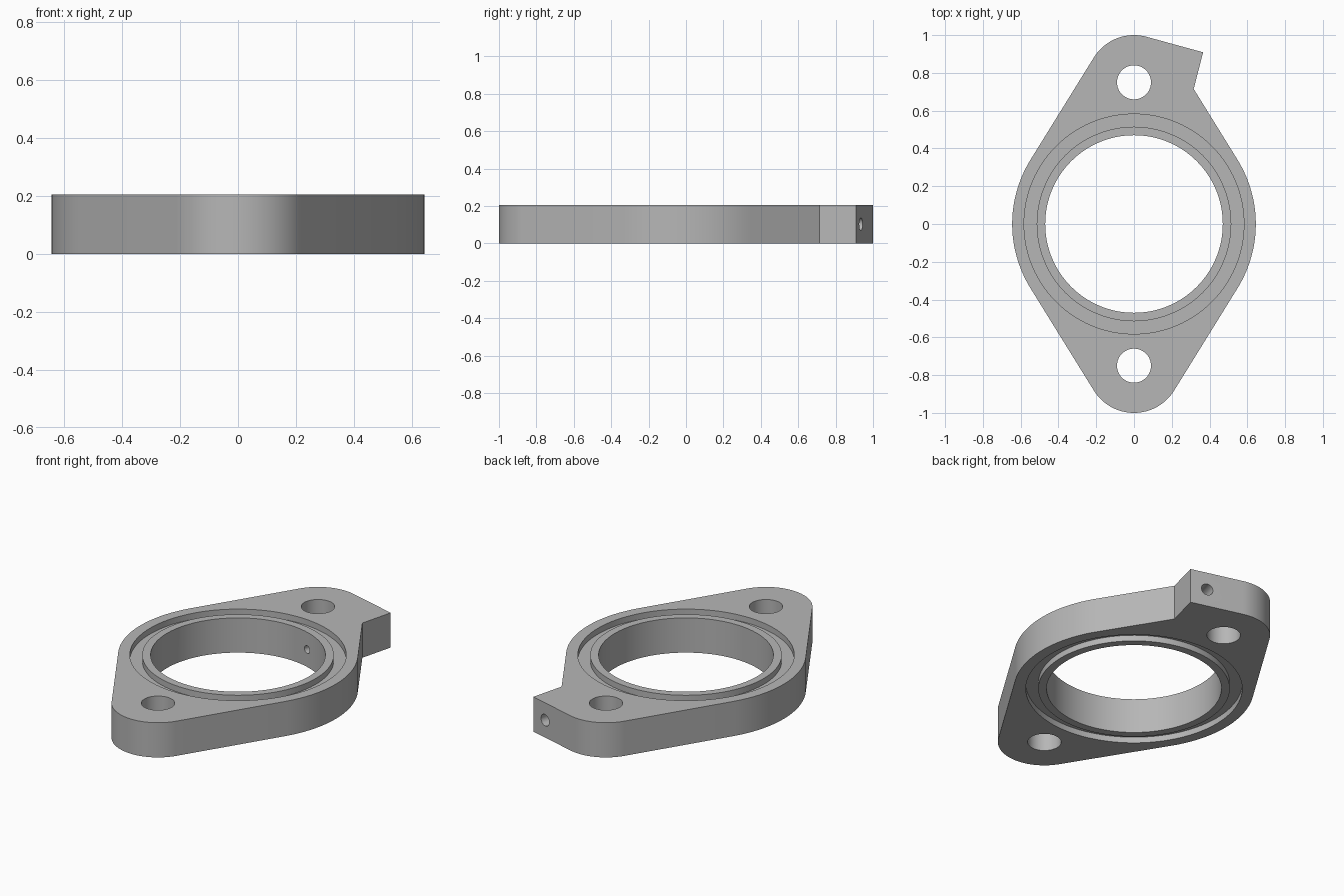
import bpy, bmesh, math
from mathutils import Vector

HEIGHT = 0.206
HUB_R, END_R, BOLT_Y, BOLT_R = 0.645, 0.25, 0.75, 0.09
BORE_R, GROOVE_IN, GROOVE_OUT, GROOVE_DEPTH = 0.47, 0.515, 0.582, 0.035

cube = bpy.data.objects.get("Cube")
if cube:
    bpy.data.objects.remove(cube, do_unlink=True)

grey = bpy.data.materials.new("plain grey metal")
grey.use_nodes = True
colour = (0.47, 0.47, 0.47, 1)
grey.diffuse_color = colour
grey.node_tree.nodes["Principled BSDF"].inputs["Base Color"].default_value = colour


def finish(bm, name):
    bmesh.ops.recalc_face_normals(bm, faces=bm.faces)
    mesh = bpy.data.meshes.new(name)
    bm.to_mesh(mesh)
    bm.free()
    mesh.materials.append(grey)
    obj = bpy.data.objects.new(name, mesh)
    bpy.context.collection.objects.link(obj)
    return obj


def arc(cy, r, start, end, steps):
    angles = [start + (end - start) * i / steps for i in range(steps + 1)]
    return [(r * math.cos(a), cy + r * math.sin(a)) for a in angles]


def rod(name, start, end, r, sides=64):
    start, end = Vector(start), Vector(end)
    bm = bmesh.new()
    bmesh.ops.create_cone(bm, cap_ends=True, segments=sides, radius1=r,
                          radius2=r, depth=(end - start).length)
    obj = finish(bm, name)
    obj.rotation_mode = "QUATERNION"
    obj.rotation_quaternion = (end - start).to_track_quat("Z", "Y")
    obj.location = (start + end) / 2
    return obj


def ring(name, r_in, r_out, low, high, sides=128):
    bm = bmesh.new()
    verts = [bm.verts.new((r, 0, z)) for r, z in
             ((r_in, low), (r_out, low), (r_out, high), (r_in, high))]
    edges = [bm.edges.new((verts[i], verts[(i + 1) % 4])) for i in range(4)]
    bmesh.ops.spin(bm, geom=verts + edges, cent=(0, 0, 0), axis=(0, 0, 1),
                   angle=math.tau, steps=sides, use_merge=True)
    bmesh.ops.remove_doubles(bm, verts=bm.verts, dist=1e-5)
    return finish(bm, name)


# Outline: hub and end arcs joined by tangents, with a square lug at the back left
tilt = math.asin((HUB_R - END_R) / BOLT_Y)
slant = math.radians(75)
outline = arc(0, HUB_R, -tilt, tilt, 24)
outline += [(0.316, 0.715), (0.366, 0.909)]
outline += arc(BOLT_Y, END_R, slant, math.pi - tilt, 24)
outline += arc(0, HUB_R, math.pi - tilt, math.pi + tilt, 24)
outline += arc(-BOLT_Y, END_R, math.pi + tilt, math.tau - tilt, 32)

bm = bmesh.new()
base = bm.faces.new([bm.verts.new((x, y, 0)) for x, y in outline])
raised = bmesh.ops.extrude_face_region(bm, geom=[base])["geom"]
bmesh.ops.translate(bm, vec=(0, 0, HEIGHT),
                    verts=[v for v in raised if isinstance(v, bmesh.types.BMVert)])
flange = finish(bm, "flange_plate")

# Bore, bolt holes and seal grooves on both faces
top = HEIGHT + 0.1
cutters = [rod("bore_cutter", (0, 0, -0.1), (0, 0, top), BORE_R, 128)]
for side in (-1, 1):
    y = side * BOLT_Y
    cutters.append(rod("bolt_hole_cutter", (0, y, -0.1), (0, y, top), BOLT_R))
cutters.append(ring("top_groove_cutter", GROOVE_IN, GROOVE_OUT, HEIGHT - GROOVE_DEPTH, top))
cutters.append(ring("bottom_groove_cutter", GROOVE_IN, GROOVE_OUT, -0.1, GROOVE_DEPTH))

# Stepped side port running from the slanted lug face into the bore
direction = Vector((math.cos(slant), math.sin(slant), 0))
mouth = Vector((0.27, 0.933, HEIGHT / 2))
cutters.append(rod("port_cutter", mouth - direction * 0.62, mouth + direction * 0.1, 0.023, 32))
cutters.append(rod("port_mouth_cutter", mouth - direction * 0.22, mouth + direction * 0.12, 0.034, 32))

bpy.context.view_layer.objects.active = flange
for cutter in cutters:
    cutter.hide_render = True
    mod = flange.modifiers.new(cutter.name, "BOOLEAN")
    mod.operation = "DIFFERENCE"
    mod.solver = "EXACT"
    mod.object = cutter
    bpy.ops.object.modifier_apply(modifier=mod.name)
    bpy.data.objects.remove(cutter, do_unlink=True)

# Smooth round walls, sharp rims
bpy.ops.object.select_all(action="DESELECT")
flange.select_set(True)
bpy.ops.object.shade_smooth_by_angle(angle=math.radians(30))
